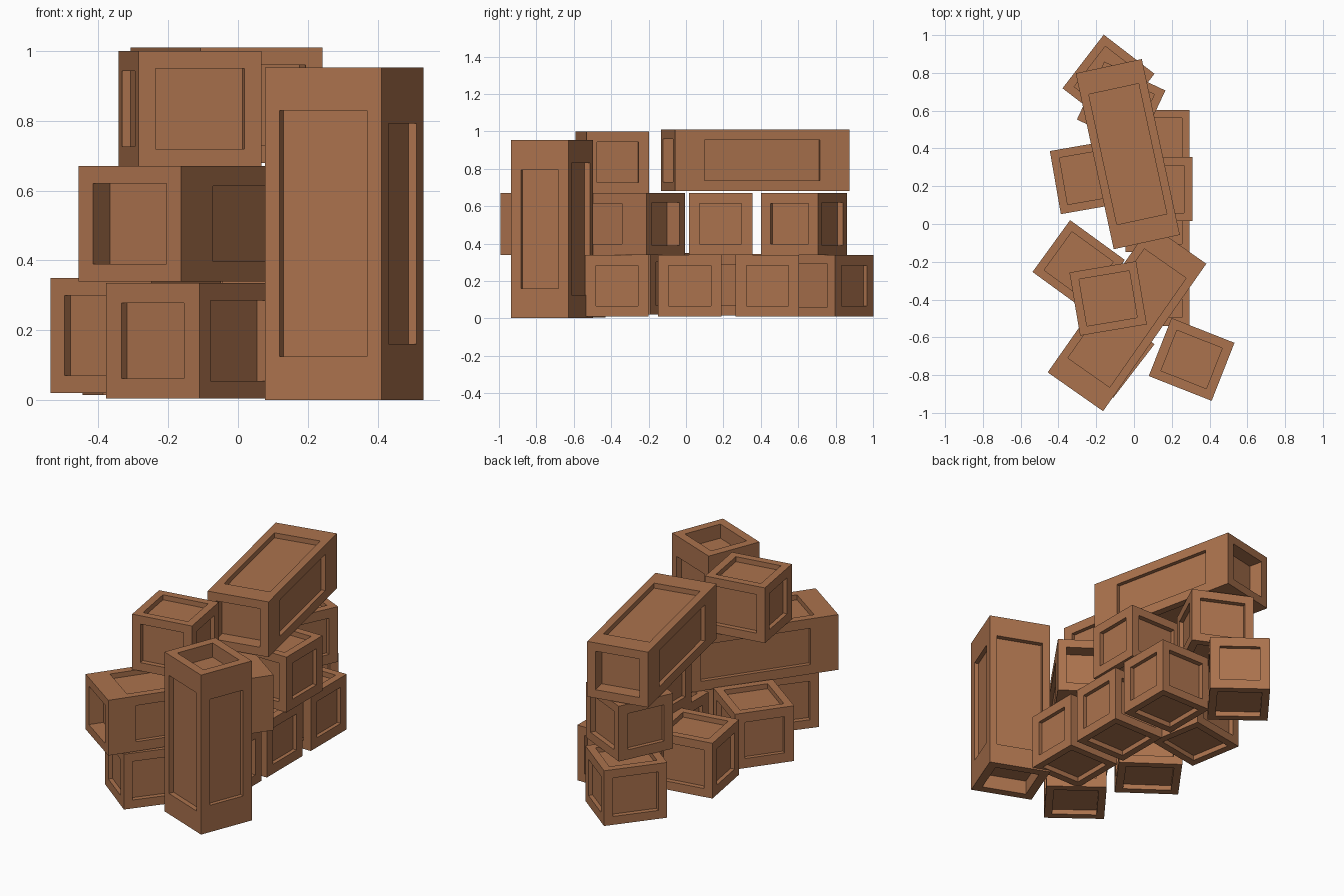
import bpy, bmesh
from math import radians
from mathutils import Vector, Matrix

if "Cube" in bpy.data.objects:
    bpy.data.objects.remove(bpy.data.objects["Cube"])

SIZE = Vector((0.358, 0.339, 0.33))
MARGIN = (0.057, 0.050, 0.044)   # frame width on x, y, z faces
DEPTH = (0.024, 0.030, 0.030)    # panel recess on x, y, z faces

wood = bpy.data.materials.new("brown wood")
wood.diffuse_color = (0.41, 0.17, 0.075, 1)
wood.use_nodes = True
wood.node_tree.nodes["Principled BSDF"].inputs["Base Color"].default_value = wood.diffuse_color


def crate_mesh(name, stretch):
    """Box with a sunken panel on all six faces, stretched along y."""
    bm = bmesh.new()
    bmesh.ops.create_cube(bm, size=1)
    bmesh.ops.scale(bm, vec=SIZE, verts=bm.verts)
    bm.normal_update()
    for face in list(bm.faces):
        n = face.normal.copy()
        axis = max(range(3), key=lambda i: abs(n[i]))
        bmesh.ops.inset_individual(bm, faces=[face], thickness=MARGIN[axis], use_even_offset=True)
        ext = bmesh.ops.extrude_discrete_faces(bm, faces=[face])
        for f in ext["faces"]:
            bmesh.ops.translate(bm, vec=-n * DEPTH[axis], verts=f.verts)
    bmesh.ops.scale(bm, vec=(1, stretch, 1), verts=bm.verts)
    bmesh.ops.recalc_face_normals(bm, faces=bm.faces)
    mesh = bpy.data.meshes.new(name)
    bm.to_mesh(mesh)
    bm.free()
    mesh.materials.append(wood)
    return mesh


short = crate_mesh("short_crate", 1)
long = crate_mesh("long_crate", 2.81)


def place(name, mesh, x, y, z, turn, upright=False, width=1):
    ob = bpy.data.objects.new(name, mesh)
    rot = Matrix.Rotation(radians(turn), 4, 'Z')
    if upright:
        rot = rot @ Matrix.Rotation(radians(90), 4, 'X')
    ob.matrix_world = Matrix.Translation((x, y, z)) @ rot @ Matrix.Diagonal((width, 1, 1, 1))
    bpy.context.scene.collection.objects.link(ob)


# bottom layer: straight row on the right
for i, y in enumerate((-0.37, 0.02, 0.435)):
    place(f"row_crate_{i + 1}", short, 0.125, y, 0.175, 0, width=0.95)
# bottom layer: turned crates
place("front_crate", short, -0.135, -0.675, 0.17, 52.4)
place("left_front_crate", short, -0.293, -0.222, 0.185, -36)
place("left_back_crate", short, -0.24, 0.25, 0.18, 9.9)
place("back_crate", short, -0.135, 0.757, 0.175, 52.4)
# middle layer
place("middle_long_crate", long, -0.037, -0.498, 0.505, -35)
place("middle_right_crate", short, 0.131, 0.185, 0.505, 0)
place("middle_back_crate", short, -0.068, 0.63, 0.505, -25.3)
# top layer
place("top_front_crate", short, -0.137, -0.394, 0.835, 9.6)
place("top_long_crate", long, -0.033, 0.37, 0.845, 12.2)
# standing crate in front
place("standing_long_crate", long, 0.305, -0.717, 0.477, -21.5, upright=True)
